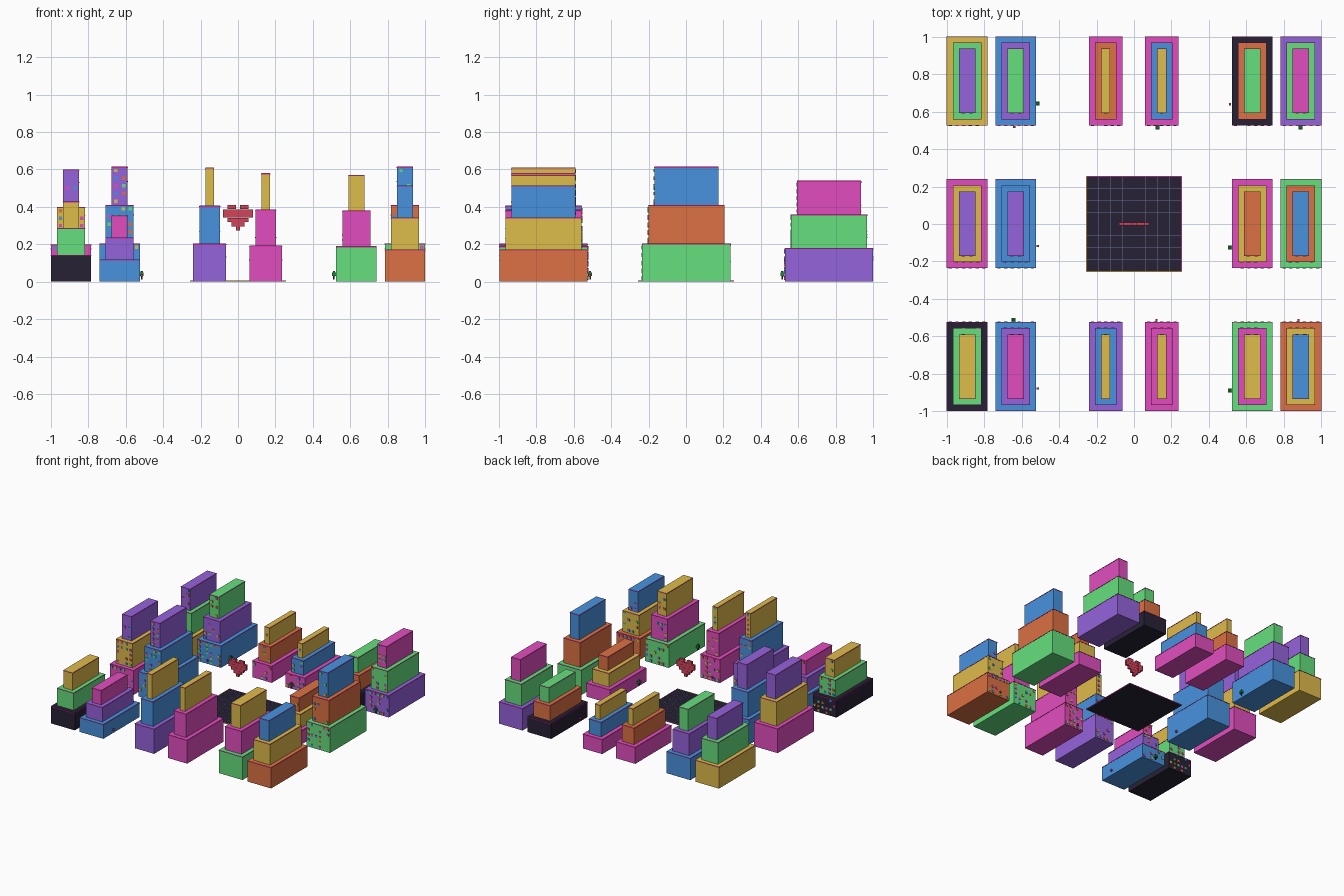
import bpy, bmesh, random
from mathutils import Matrix, Vector

if "Cube" in bpy.data.objects:
    bpy.data.objects.remove(bpy.data.objects["Cube"])

random.seed(7)
SRGB = {
    "yellow": (0.87, 0.73, 0.30), "green": (0.40, 0.87, 0.49), "purple": (0.58, 0.39, 0.86),
    "blue": (0.29, 0.57, 0.87), "pink": (0.88, 0.31, 0.74), "orange": (0.86, 0.44, 0.27),
    "black": (0.17, 0.15, 0.22), "red": (0.82, 0.27, 0.36), "leaf": (0.16, 0.50, 0.25),
    "grid": (0.40, 0.46, 0.60), "trim": (0.85, 0.15, 0.60), "soil": (0.20, 0.14, 0.14),
}
mats = {}
for key, rgb in SRGB.items():
    mats[key] = bpy.data.materials.new(key)
    mats[key].diffuse_color = (*[c ** 2.2 for c in rgb], 1)


def boxes(name, colour, items):
    """One object made of boxes, each given as (low corner, high corner)."""
    bm = bmesh.new()
    for lo, hi in items:
        lo, hi = Vector(lo), Vector(hi)
        m = Matrix.Translation((lo + hi) / 2) @ Matrix.Diagonal((*(hi - lo), 1))
        bmesh.ops.create_cube(bm, size=1, matrix=m)
    mesh = bpy.data.meshes.new(name)
    bm.to_mesh(mesh)
    bm.free()
    mesh.materials.append(mats[colour])
    ob = bpy.data.objects.new(name, mesh)
    bpy.context.collection.objects.link(ob)
    return ob


def cube(x, y, z, sx, sy, sz):
    return ((x - sx / 2, y - sy / 2, z - sz / 2), (x + sx / 2, y + sy / 2, z + sz / 2))


# Buildings: x centre, width, then height and tier colours from bottom to top
WIDE, SLIM, STEP = 0.215, 0.176, 0.0325
COLS = [(-0.8925, WIDE), (-0.6325, WIDE), (-0.1515, SLIM),
        (0.1485, SLIM), (0.6325, WIDE), (0.8925, WIDE)]
ROWS = {
    "back": (0.765, -1, [
        (0.535, "yellow green purple"), (0.54, "blue purple green"), (0.41, "pink orange yellow"),
        (0.36, "pink blue yellow"), (0.38, "black orange green"), (0.54, "purple green pink")]),
    "middle": (0.002, -1, [
        (0.60, "pink yellow purple"), (0.615, "blue blue purple"), None,
        None, (0.34, "pink yellow orange"), (0.615, "green orange blue")]),
    "front": (-0.762, 1, [
        (0.43, "black green yellow"), (0.355, "blue purple pink"), (0.61, "purple blue yellow"),
        (0.58, "pink pink yellow"), (0.57, "green pink yellow"), (0.515, "orange yellow blue")]),
}
LIGHTS = ["yellow", "green", "pink", "orange", "blue"]
windows = {c: [] for c in LIGHTS}
trims = []

for row, (cy, side, blocks) in ROWS.items():
    for i, ((cx, width), block) in enumerate(zip(COLS, blocks)):
        if block is None:
            continue
        height, colours = block
        t = height / 3
        for k, colour in enumerate(colours.split()):
            w, d = width - 2 * STEP * k, 0.472 - 2 * STEP * k
            boxes(f"{row}_tower_{i + 1}_tier_{k + 1}", colour,
                  [cube(cx, cy, t * (k + 0.5), w, d, t)])
            # thin edge strip just under the tier top
            trims.append(cube(cx, cy, t * (k + 1) - 0.004, w + 0.003, d + 0.003, 0.004))
            # scattered lit windows on the street side
            nx, nz = max(1, int(w / 0.035)), max(1, int(t / 0.035))
            for a in range(nx):
                for b in range(nz):
                    if random.random() < 0.4:
                        wx = cx + (a + 0.5 - nx / 2) * w / nx
                        wz = t * k + (b + 0.5) * t / nz
                        windows[random.choice([c for c in LIGHTS if c != colour])].append(
                            cube(wx, cy + side * d / 2, wz, 0.018, 0.008, 0.018))

boxes("tier_edge_strips", "trim", trims)
for colour, items in windows.items():
    boxes(f"{colour}_windows", colour, items)

# Plaza floor with grid lines and coloured borders
R = 0.255
boxes("plaza_floor", "black", [((-R, -R, 0), (R, R, 0.004))])
lines = []
for i in range(1, 8):
    p = -R + i * R / 4
    lines += [cube(p, 0, 0.0045, 0.002, 2 * R, 0.002), cube(0, p, 0.0045, 2 * R, 0.002, 0.002)]
boxes("plaza_grid_lines", "grid", lines)
boxes("plaza_border_yellow", "yellow", [cube(-R, 0, 0.003, 0.005, 2 * R, 0.006),
                                        cube(0, -R, 0.003, 2 * R, 0.005, 0.006)])
boxes("plaza_border_pink", "pink", [cube(R, 0, 0.003, 0.005, 2 * R, 0.006),
                                    cube(0, R, 0.003, 2 * R, 0.005, 0.006)])

# Floating block heart above the plaza
HEART = ["0110110", "1111111", "1111111", "0111110", "0011100", "0001000"]
S = 0.0228
boxes("block_heart", "red", [cube((c - 3) * S, 0, 0.41 - (r + 0.5) * S, S * 0.97, 0.018, S * 0.97)
                             for r, line in enumerate(HEART)
                             for c, ch in enumerate(line) if ch == "1"])

# Little street plants and red flowers fixed beside the walls
PLANTS = [(-0.515, 0.645), (0.125, 0.515), (0.89, 0.515), (0.513, -0.125),
          (-0.645, -0.513), (0.513, -0.89)]
FLOWERS = [(-0.64, 0.518), (0.513, 0.64), (-0.515, -0.118), (-0.515, -0.88),
           (0.12, -0.515), (0.88, -0.515)]
leaves, stems = [], []
for x, y in PLANTS:
    leaves += [cube(x, y, 0.040, 0.022, 0.022, 0.018), cube(x, y, 0.053, 0.012, 0.012, 0.010)]
    stems.append(cube(x, y, 0.0225, 0.008, 0.008, 0.019))
boxes("plant_leaves", "leaf", leaves)
boxes("plant_stems", "soil", stems)
boxes("wall_flowers", "red", [cube(x, y, 0.034, 0.012, 0.012, 0.014) for x, y in FLOWERS])

for m in bpy.data.materials:
    if m.users and not m.is_grease_pencil:
        m.use_nodes = True
        m.node_tree.nodes["Principled BSDF"].inputs["Base Color"].default_value = m.diffuse_color
